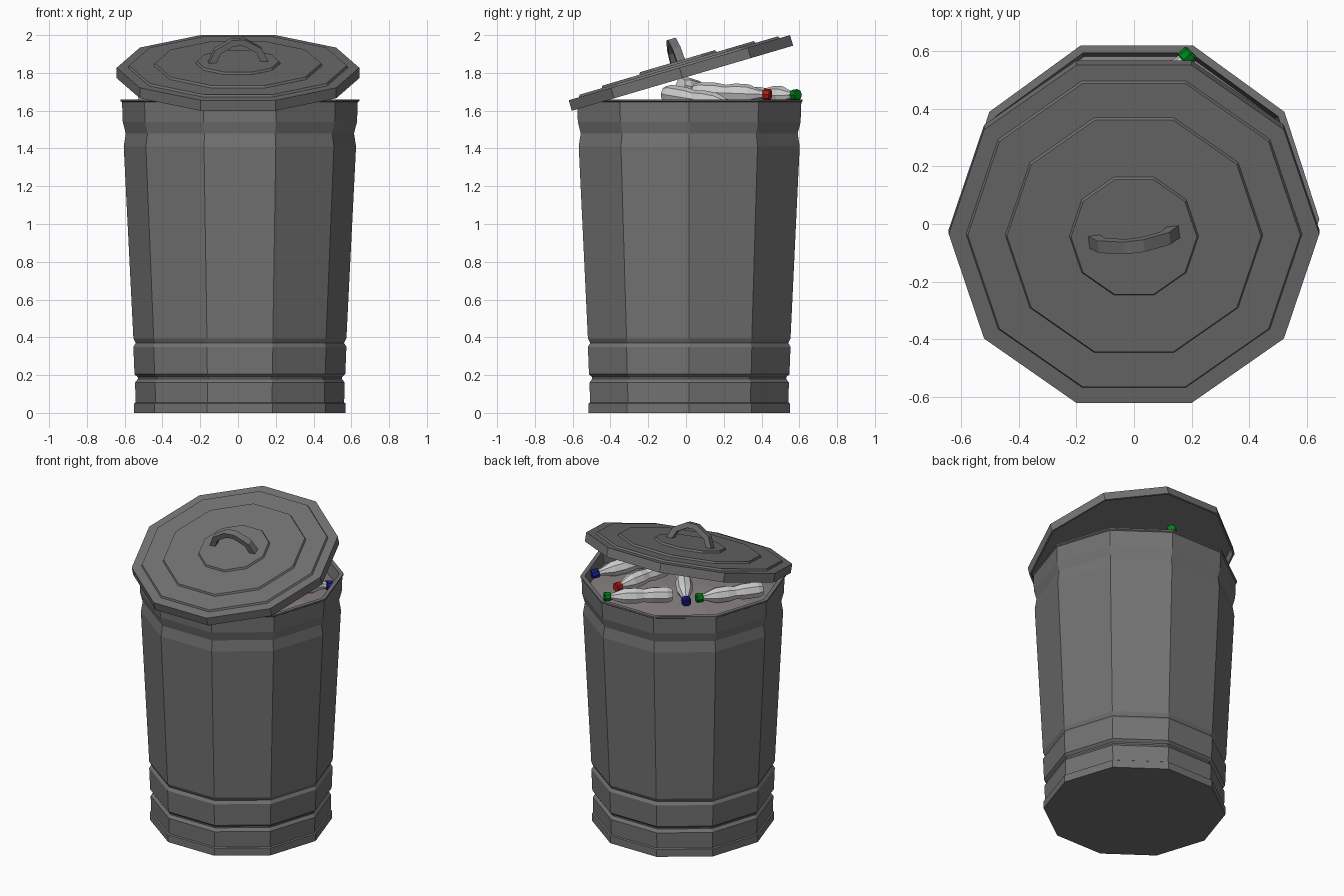
import bpy, bmesh, math
from mathutils import Vector, Matrix

if "Cube" in bpy.data.objects:
    bpy.data.objects.remove(bpy.data.objects["Cube"])


def material(name, r, g, b):
    m = bpy.data.materials.new(name)
    m.diffuse_color = (r, g, b, 1)
    m.use_nodes = True
    m.node_tree.nodes["Principled BSDF"].inputs["Base Color"].default_value = m.diffuse_color
    return m


METAL = material("dark_metal", 0.17, 0.17, 0.17)
PLASTIC = material("pale_plastic", 0.8, 0.8, 0.79)
RUBBISH = material("rubbish", 0.24, 0.21, 0.21)
GREEN = material("green_cap", 0.0, 0.22, 0.01)
RED = material("red_cap", 0.45, 0.01, 0.01)
BLUE = material("blue_cap", 0.01, 0.01, 0.25)


def finish(bm, name, mat, matrix):
    bmesh.ops.recalc_face_normals(bm, faces=bm.faces)
    mesh = bpy.data.meshes.new(name)
    bm.to_mesh(mesh)
    bm.free()
    mesh.materials.append(mat)
    ob = bpy.data.objects.new(name, mesh)
    ob.matrix_world = matrix
    bpy.context.collection.objects.link(ob)
    return ob


def lathe(name, profile, sides, mat, matrix):
    """Revolve (radius, height) points round z and cap both ends."""
    bm = bmesh.new()
    rings = []
    for r, z in profile:
        rings.append([bm.verts.new((r * math.cos(2 * math.pi * i / sides),
                                    r * math.sin(2 * math.pi * i / sides), z))
                      for i in range(sides)])
    for a, b in zip(rings, rings[1:]):
        for i in range(sides):
            j = (i + 1) % sides
            bm.faces.new((a[i], a[j], b[j], b[i]))
    bm.faces.new(rings[0])
    bm.faces.new(rings[-1])
    return finish(bm, name, mat, matrix)


CENTRE = Matrix.Translation((0.01, 0.017, 0))

# Can: ribbed outer wall, rim, then the inner wall down to the floor
lathe("can_body", [
    (0.56, 0), (0.56, 0.05), (0.552, 0.055), (0.555, 0.16), (0.54, 0.18),
    (0.541, 0.19), (0.558, 0.205), (0.564, 0.35), (0.551, 0.37), (0.564, 0.395),
    (0.615, 1.41), (0.604, 1.48), (0.62, 1.54), (0.624, 1.645), (0.632, 1.65),
    (0.632, 1.66), (0.605, 1.66), (0.58, 1.5), (0.53, 0.3), (0.52, 0.03)],
    10, METAL, CENTRE)

# Rubbish filling the can to just under the rim
lathe("rubbish_fill", [(0.585, 1.5), (0.592, 1.58), (0.4, 1.61), (0.15, 1.64)],
      10, RUBBISH, CENTRE)

# Lid: hollow shell with stepped top, tilted up at the back
LID = Matrix.Translation((0, -0.035, 1.8275)) @ Matrix.Rotation(math.radians(16.4), 4, 'X')
lathe("lid", [
    (0.2, -0.012), (0.625, -0.012), (0.63, -0.058), (0.642, -0.058), (0.642, 0),
    (0.582, 0), (0.576, 0.012), (0.446, 0.012), (0.44, 0.024),
    (0.224, 0.024), (0.218, 0.036)], 10, METAL, LID)

# Lid handle: faceted arch swept from an outer and an inner outline
outer = [(-0.165, 0.02), (-0.125, 0.105), (-0.035, 0.158),
         (0.035, 0.158), (0.125, 0.105), (0.165, 0.02)]
inner = [(-0.125, 0.02), (-0.095, 0.085), (-0.025, 0.125),
         (0.025, 0.125), (0.095, 0.085), (0.125, 0.02)]
bm = bmesh.new()
loops = [[bm.verts.new((x, y, z)) for (x, z), y in
          ((o, -0.022), (o, 0.022), (i, 0.022), (i, -0.022))]
         for o, i in zip(outer, inner)]
for a, b in zip(loops, loops[1:]):
    for k in range(4):
        n = (k + 1) % 4
        bm.faces.new((a[k], a[n], b[n], b[k]))
bm.faces.new(loops[0])
bm.faces.new(loops[-1])
finish(bm, "lid_handle", METAL, LID @ Matrix.Rotation(math.radians(7), 4, 'Z'))

# Bottles: each runs from its cap to its base, waisted in the middle
BOTTLE = [(0.024, 0.03), (0.024, 0.055), (0.05, 0.12), (0.052, 0.19),
          (0.043, 0.24), (0.052, 0.29), (0.052, 0.38), (0.04, 0.41)]
CAP = [(0.025, 0), (0.03, 0.006), (0.03, 0.036), (0.026, 0.04)]


def bottle(name, cap_at, base_at, cap_mat):
    start, end = Vector(cap_at), Vector(base_at)
    axis = end - start
    frame = (Matrix.Translation(start) @ axis.to_track_quat('Z', 'Y').to_matrix().to_4x4()
             @ Matrix.Diagonal((1, 1, axis.length / 0.41, 1)))
    lathe(name, BOTTLE, 8, PLASTIC, frame)
    lathe(name + "_cap", CAP, 8, cap_mat, frame)


bottle("bottle_back", (0.2, 0.595, 1.684), (-0.107, 0.304, 1.67), GREEN)
bottle("bottle_left", (-0.24, 0.235, 1.655), (-0.5, -0.1, 1.66), GREEN)
bottle("bottle_middle", (-0.21, 0.295, 1.635), (0.06, -0.03, 1.735), BLUE)
bottle("bottle_inner", (0.215, 0.45, 1.685), (0.11, 0.04, 1.7), RED)
bottle("bottle_right", (0.52, 0.27, 1.625), (0.24, -0.11, 1.69), BLUE)
